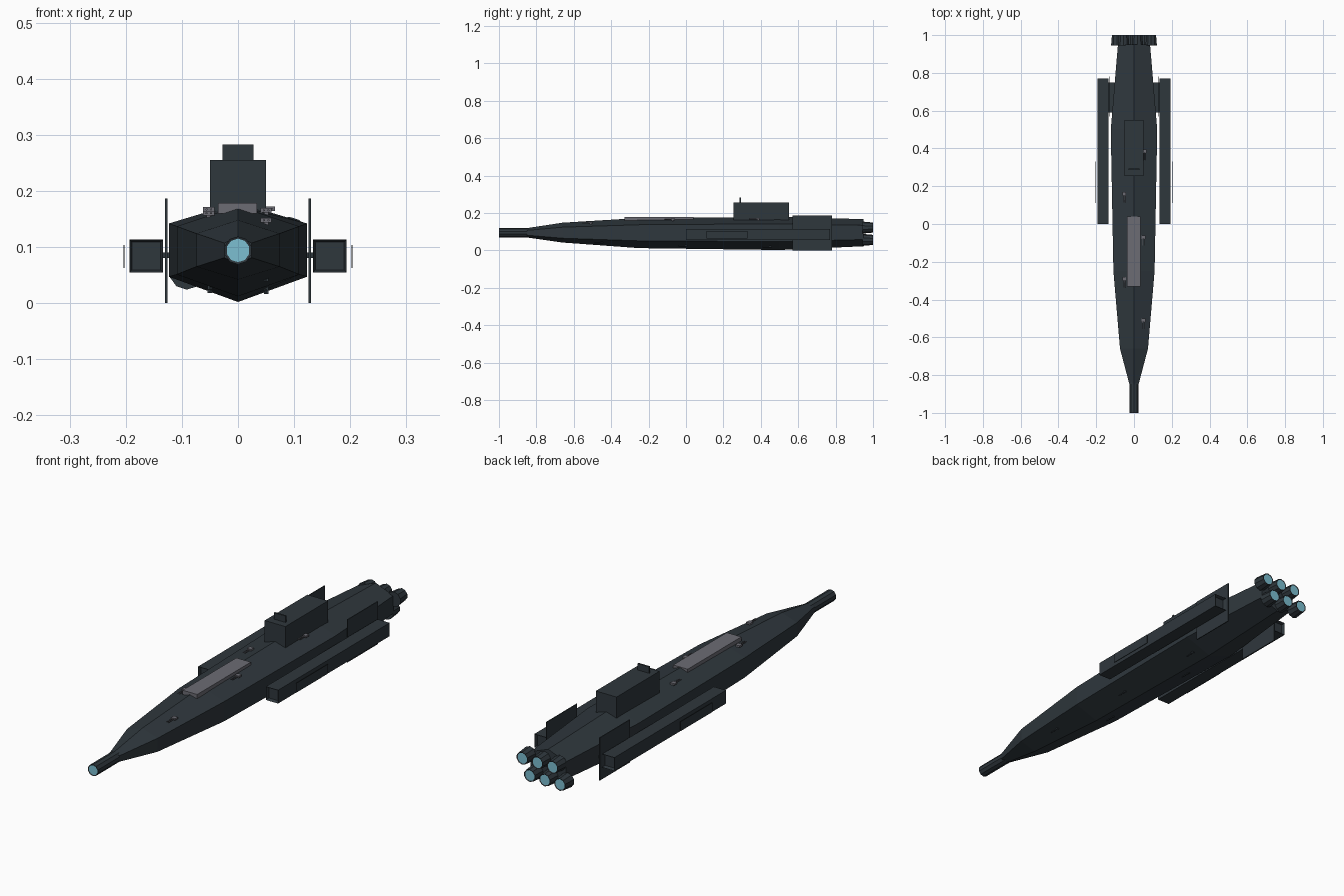
import bpy, bmesh, math
from mathutils import Matrix, Vector

cube = bpy.data.objects.get("Cube")
if cube:
    bpy.data.objects.remove(cube, do_unlink=True)


def material(name, rgb):
    m = bpy.data.materials.new(name)
    m.use_nodes = True
    m.diffuse_color = (*rgb, 1)
    bsdf = m.node_tree.nodes["Principled BSDF"]
    bsdf.inputs["Base Color"].default_value = (*rgb, 1)
    bsdf.inputs["Roughness"].default_value = 0.7
    return m


ARMOUR = material("dark slate armour", (0.028, 0.038, 0.046))
GREY = material("mid grey metal", (0.15, 0.15, 0.175))
GLOW = material("pale blue glow", (0.2, 0.52, 0.64))


def finish(name, bm, *mats):
    bmesh.ops.recalc_face_normals(bm, faces=bm.faces)
    mesh = bpy.data.meshes.new(name)
    bm.to_mesh(mesh)
    bm.free()
    for m in mats:
        mesh.materials.append(m)
    ob = bpy.data.objects.new(name, mesh)
    bpy.context.collection.objects.link(ob)
    return ob


def add_box(bm, lo, hi):
    lo, hi = Vector(lo), Vector(hi)
    mat = Matrix.Translation((lo + hi) / 2) @ Matrix.Diagonal((*(hi - lo), 1))
    return bmesh.ops.create_cube(bm, size=1, matrix=mat)["verts"]


def box(name, lo, hi, mat=ARMOUR):
    bm = bmesh.new()
    add_box(bm, lo, hi)
    return finish(name, bm, mat)


def mirrored(name, lo, hi):
    """Box on the left side and its twin on the right."""
    box("left_" + name, lo, hi)
    box("right_" + name, (-hi[0], lo[1], lo[2]), (-lo[0], hi[1], hi[2]))


def add_tube(bm, x, z, y0, y1, r0, r1, sides):
    """Tapered cylinder along y, r0 at the y0 end."""
    mat = Matrix.Translation((x, (y0 + y1) / 2, z)) @ Matrix.Rotation(-math.pi / 2, 4, 'X')
    bmesh.ops.create_cone(bm, cap_ends=True, segments=sides, radius1=r0, radius2=r1,
                          depth=y1 - y0, matrix=mat)


def glowing_tube(name, x, z, y0, y1, r0, r1, end, sides=10):
    """Tube with a glowing inset disc on the end facing +y or -y."""
    bm = bmesh.new()
    add_tube(bm, x, z, y0, y1, r0, r1, sides)
    bm.normal_update()
    cap = [f for f in bm.faces if f.normal.y * end > 0.95]
    bmesh.ops.inset_region(bm, faces=cap, thickness=0.004, depth=-0.002)
    for f in cap:
        f.material_index = 1
    finish(name, bm, ARMOUR, GLOW)


# Hull: six-sided sections (y, half width, top, upper edge, lower edge, bottom)
STATIONS = [
    (-0.85, 0.024, 0.119, 0.107, 0.081, 0.069),
    (-0.66, 0.074, 0.148, 0.124, 0.065, 0.042),
    (-0.25, 0.109, 0.173, 0.137, 0.051, 0.012),
    (0.50, 0.123, 0.179, 0.142, 0.047, 0.002),
    (0.95, 0.085, 0.167, 0.134, 0.058, 0.022),
]
bm = bmesh.new()
rings = []
for y, w, top, hi, lo, bottom in STATIONS:
    outline = [(0, top), (w, hi), (w, lo), (0, bottom), (-w, lo), (-w, hi)]
    rings.append([bm.verts.new((x, y, z)) for x, z in outline])
for a, b in zip(rings, rings[1:]):
    for i in range(6):
        j = (i + 1) % 6
        bm.faces.new((a[i], a[j], b[j], b[i]))
bm.faces.new(rings[0])
bm.faces.new(rings[-1])
finish("hull", bm, ARMOUR)

# Bow gun
glowing_tube("bow_gun", 0, 0.094, -1.0, -0.82, 0.025, 0.025, -1)

# Six engines in two staggered rows
for row, z, shift in (("upper", 0.122, 0.018), ("lower", 0.056, -0.018)):
    for i in (-1, 0, 1):
        glowing_tube(f"{row}_engine_{i + 2}", shift + i * 0.073, z,
                     0.945, 1.0, 0.032, 0.027, 1)

# Tower and its mast plate
box("tower", (-0.05, 0.255, 0.15), (0.05, 0.55, 0.255))
box("tower_plate", (-0.028, 0.287, 0.255), (0.028, 0.294, 0.283))

# Deck hatch
box("deck_panel", (-0.036, -0.33, 0.16), (0.034, 0.04, 0.178), GREY)

# Tall fins and thin outboard plates
mirrored("fin", (0.126, 0.57, 0.0), (0.130, 0.78, 0.186))
mirrored("outer_plate", (0.202, 0.11, 0.063), (0.204, 0.33, 0.104))
mirrored("fin_bracket", (0.10, 0.59, 0.08), (0.135, 0.75, 0.09))

# Side pods with recessed ends
for side, s in (("left", 1), ("right", -1)):
    bm = bmesh.new()
    add_box(bm, (s * 0.1635 - 0.0295, 0, 0.055), (s * 0.1635 + 0.0295, 0.77, 0.113))
    bm.normal_update()
    ends = [f for f in bm.faces if abs(f.normal.y) > 0.9]
    bmesh.ops.inset_individual(bm, faces=ends, thickness=0.006, depth=-0.015)
    finish(side + "_pod", bm, ARMOUR)


def hull_height(x, y, up):
    """Height of the roof (up) or keel surface at a point."""
    for a, b in zip(STATIONS, STATIONS[1:]):
        if a[0] <= y <= b[0]:
            t = (y - a[0]) / (b[0] - a[0])
            _, w, top, hi, lo, bottom = [p + (q - p) * t for p, q in zip(a, b)]
            f = abs(x) / w
            return top + (hi - top) * f if up else bottom + (lo - bottom) * f


# Small deck turrets, each a block with twin barrels
for n, (x, y) in enumerate([(0.05, -0.51), (-0.052, -0.29), (0.05, -0.07),
                            (-0.052, 0.16), (0.056, 0.385)]):
    z = hull_height(x, y, True)
    bm = bmesh.new()
    add_box(bm, (x - 0.01, y - 0.01, z + 0.003), (x + 0.01, y + 0.01, z + 0.011))
    add_box(bm, (x - 0.004, y - 0.004, z - 0.005), (x + 0.004, y + 0.004, z + 0.005))
    for dx in (-0.004, 0.004):
        add_tube(bm, x + dx, z + 0.007, y - 0.045, y - 0.005, 0.002, 0.002, 6)
    finish(f"deck_turret_{n + 1}", bm, GREY)

# Keel guns
for n, (x, y) in enumerate([(0.05, -0.45), (-0.05, -0.2), (0.05, 0.0), (-0.05, 0.3), (0.05, 0.45)]):
    z = hull_height(x, y, False)
    bm = bmesh.new()
    add_box(bm, (x - 0.004, y - 0.006, z - 0.005), (x + 0.004, y + 0.006, z + 0.005))
    add_tube(bm, x, z - 0.003, y - 0.04, y, 0.002, 0.002, 6)
    finish(f"keel_gun_{n + 1}", bm, ARMOUR)
